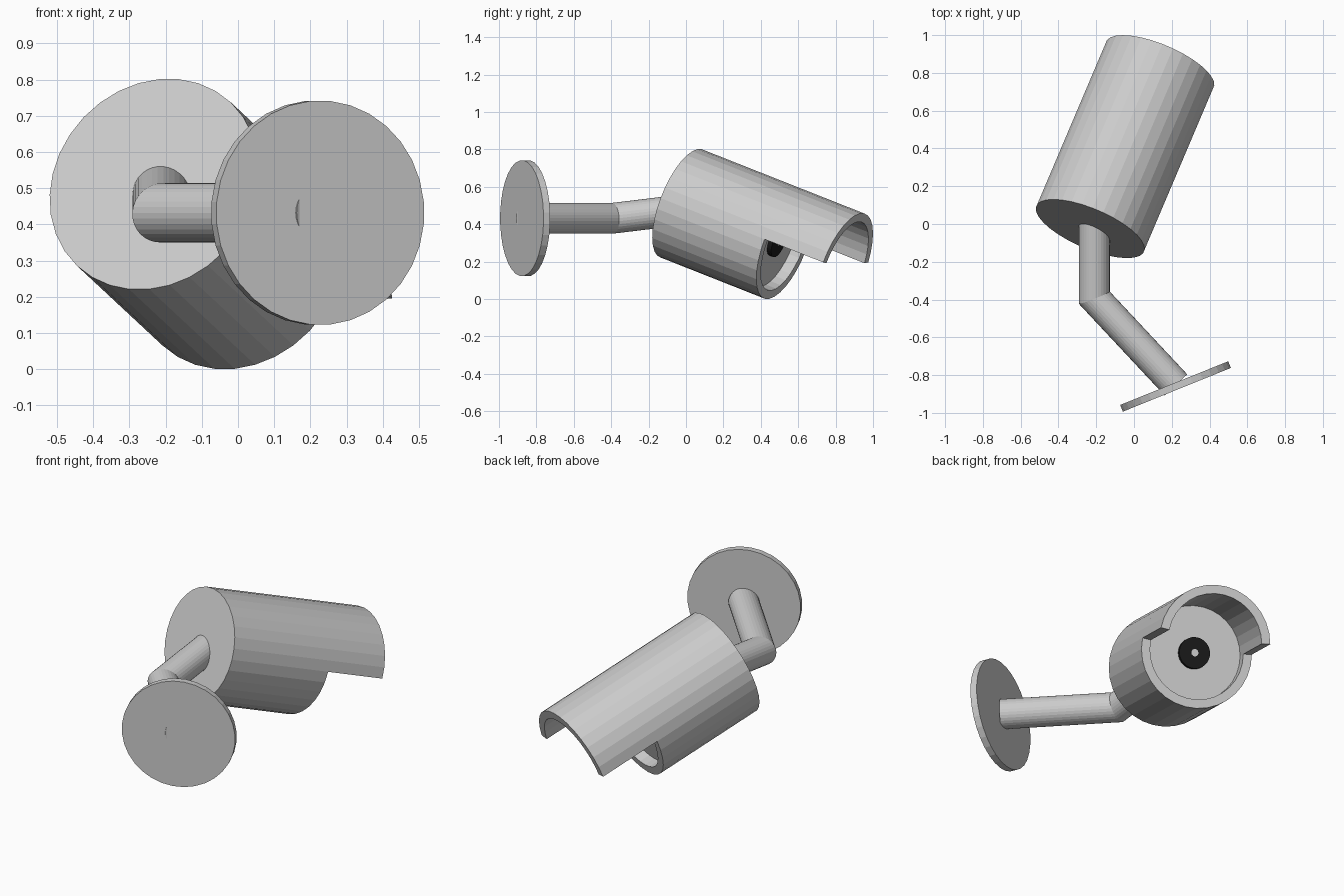
import bpy, bmesh
from math import sin, cos, pi, radians
from mathutils import Vector, Matrix

if "Cube" in bpy.data.objects:
    bpy.data.objects.remove(bpy.data.objects["Cube"])

SIDES = 32


def finish(bm, name, matrix=None, color=None):
    bmesh.ops.recalc_face_normals(bm, faces=bm.faces)
    me = bpy.data.meshes.new(name)
    bm.to_mesh(me)
    bm.free()
    ob = bpy.data.objects.new(name, me)
    bpy.context.collection.objects.link(ob)
    if matrix:
        ob.matrix_world = matrix
    if color:
        mat = bpy.data.materials.new(name)
        mat.diffuse_color = color
        mat.use_nodes = True
        mat.node_tree.nodes["Principled BSDF"].inputs["Base Color"].default_value = mat.diffuse_color
        me.materials.append(mat)
    return ob


def bridge(bm, rings):
    """Skin consecutive rings and cap both ends."""
    n = len(rings[0])
    for a, b in zip(rings, rings[1:]):
        for i in range(n):
            j = (i + 1) % n
            bm.faces.new((a[i], a[j], b[j], b[i]))
    bm.faces.new(rings[0])
    bm.faces.new(rings[-1])


def lathe(profile):
    """Turn (radius, height) points around local z."""
    bm = bmesh.new()
    rings = [[bm.verts.new((r * cos((i + .5) * 2 * pi / SIDES),
                            r * sin((i + .5) * 2 * pi / SIDES), h))
              for i in range(SIDES)] for r, h in profile]
    bridge(bm, rings)
    return bm


def frame(origin, axis):
    """Matrix with local z along axis and local y as upright as possible."""
    z = Vector(axis).normalized()
    x = Vector((0, 0, 1)).cross(z).normalized()
    y = z.cross(x)
    rot = Matrix((x, y, z)).transposed().to_4x4()
    return Matrix.Translation(origin) @ rot


# Camera axis: yawed 23 degrees, pitched down 20 degrees
yaw, pitch = radians(23), radians(20)
aim = (cos(pitch) * sin(yaw), cos(pitch) * cos(yaw), -sin(pitch))
cam = frame((-.232, -.025, .511), aim)
R, RIN, BODY, HOOD, RECESS = .31, .262, .643, 1.005, .58

# Housing with recessed front; upper half of the rim extrudes into the hood
bm = lathe([(R, 0), (R, BODY), (RIN, BODY), (RIN, RECESS)])
rim = [f for f in bm.faces
       if all(abs(v.co.z - BODY) < 1e-4 and v.co.y > 0 for v in f.verts)]
ext = bmesh.ops.extrude_face_region(bm, geom=rim)
for f in rim:
    if f.is_valid:
        bm.faces.remove(f)
for v in ext["geom"]:
    if isinstance(v, bmesh.types.BMVert):
        v.co.z = HOOD
finish(bm, "camera_housing", cam)

# Lens and its bright centre
finish(lathe([(.086, RECESS - .01), (.086, .605)]), "lens", cam, (.01, .01, .01, 1))
finish(lathe([(.02, .60), (.02, .608)]), "lens_centre", cam)

# Wall plate
finish(lathe([(R, -.019), (R, .019)]), "wall_plate",
       frame((.22, -.86, .432), (-.375, .927, 0)))

# Bent arm: a tube with a mitred elbow
path = [Vector(p) for p in ((.222, -.852, .432), (-.21, -.39, .432), (-.21, .04, .484))]
d1 = (path[1] - path[0]).normalized()
d2 = (path[2] - path[1]).normalized()
base = frame(path[0], d1)
first = [base @ Vector((.082 * cos(i * 2 * pi / SIDES), .082 * sin(i * 2 * pi / SIDES), 0))
         for i in range(SIDES)]


def slide(points, d, origin, normal):
    return [p + d * ((origin - p).dot(normal) / d.dot(normal)) for p in points]


elbow = slide(first, d1, path[1], d1 + d2)
last = slide(elbow, d2, path[2], d2)
bm = bmesh.new()
bridge(bm, [[bm.verts.new(p) for p in ring] for ring in (first, elbow, last)])
finish(bm, "mount_arm")
